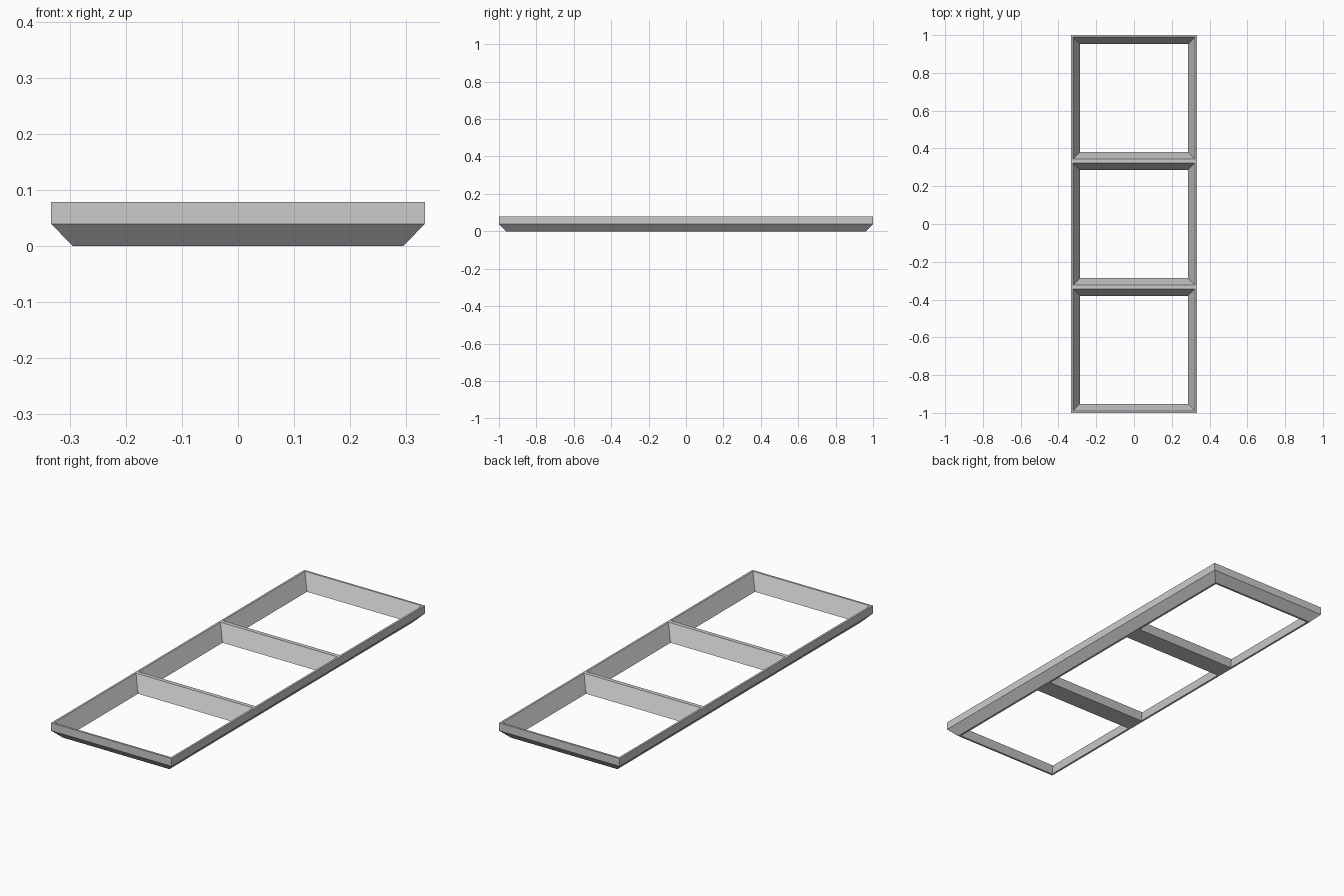
import bpy
import bmesh

cube = bpy.data.objects.get("Cube")
if cube:
    bpy.data.objects.remove(cube, do_unlink=True)

HALF_X, HALF_Y = 0.333, 1.0
TOP, KINK, SLOPE = 0.078, 0.039, 0.038
PITCH = 2 / 3
CELL_TOP, CELL_BOTTOM = 0.323, 0.285

grey = bpy.data.materials.new("plain grey")
grey.use_nodes = True
colour = (0.6, 0.6, 0.6, 1)
grey.diffuse_color = colour
grey.node_tree.nodes["Principled BSDF"].inputs["Base Color"].default_value = colour

bm = bmesh.new()


def ring(half_x, half_y, z, y=0):
    """Four corners of a level rectangle."""
    corners = ((-1, -1), (1, -1), (1, 1), (-1, 1))
    return [bm.verts.new((sx * half_x, y + sy * half_y, z)) for sx, sy in corners]


def bridge(a, b):
    """Four walls between two rings."""
    for i in range(4):
        j = (i + 1) % 4
        bm.faces.new((a[i], a[j], b[j], b[i]))


# Outer shell: upright band above, bevelled skirt below
top = ring(HALF_X, HALF_Y, TOP)
kink = ring(HALF_X, HALF_Y, KINK)
bottom = ring(HALF_X - SLOPE, HALF_Y - SLOPE, 0)
bridge(kink, top)
bridge(bottom, kink)

# Three tapered openings, front to back
upper, lower = [], []
for k in (-1, 0, 1):
    upper.append(ring(CELL_TOP, CELL_TOP, TOP, k * PITCH))
    lower.append(ring(CELL_BOTTOM, CELL_BOTTOM, 0, k * PITCH))
    bridge(upper[-1], lower[-1])


# Flat rims and divider faces on the top and the underside
def cap(outer, cells):
    first, last = cells[0], cells[-1]
    bm.faces.new((outer[0], outer[1], first[1], first[0]))
    bm.faces.new((outer[2], outer[3], last[3], last[2]))
    right = [v for c in cells for v in (c[1], c[2])]
    left = [v for c in cells for v in (c[0], c[3])]
    bm.faces.new([outer[1], outer[2]] + right[::-1])
    bm.faces.new([outer[3], outer[0]] + left)
    for a, b in zip(cells, cells[1:]):
        bm.faces.new((a[3], a[2], b[1], b[0]))


cap(top, upper)
cap(bottom, lower)
bmesh.ops.recalc_face_normals(bm, faces=bm.faces[:])

mesh = bpy.data.meshes.new("three_pane_frame")
bm.to_mesh(mesh)
bm.free()
mesh.materials.append(grey)
frame = bpy.data.objects.new("three_pane_frame", mesh)
bpy.context.collection.objects.link(frame)
